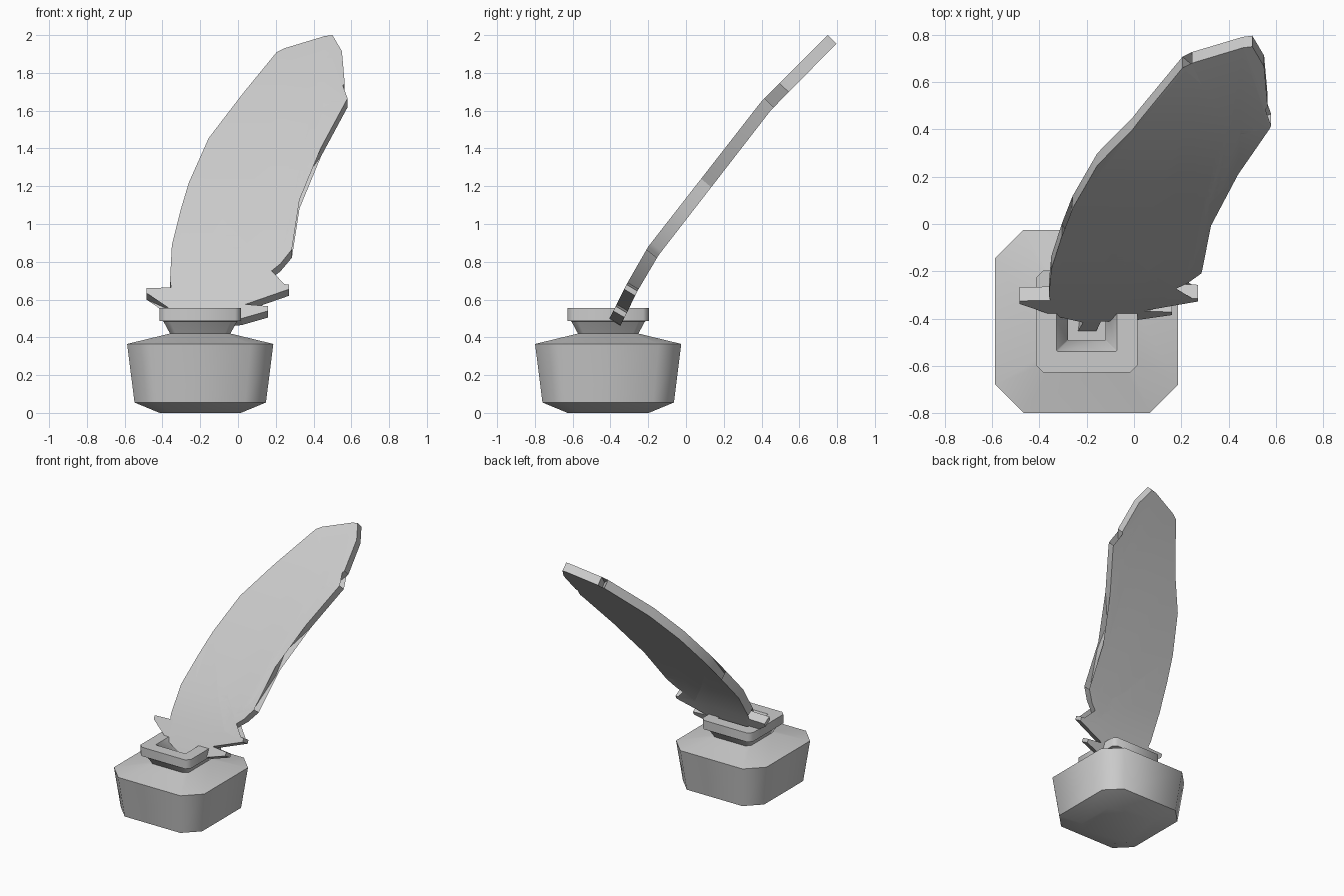
import bpy, bmesh

if "Cube" in bpy.data.objects:
    bpy.data.objects.remove(bpy.data.objects["Cube"])

grey = bpy.data.materials.new("plain_grey")
grey.diffuse_color = (0.6, 0.6, 0.6, 1)
grey.use_nodes = True
grey.node_tree.nodes["Principled BSDF"].inputs["Base Color"].default_value = grey.diffuse_color


def finish(bm, name, angle):
    bmesh.ops.recalc_face_normals(bm, faces=bm.faces[:])
    me = bpy.data.meshes.new(name)
    bm.to_mesh(me)
    bm.free()
    me.materials.append(grey)
    ob = bpy.data.objects.new(name, me)
    bpy.context.collection.objects.link(ob)
    bpy.ops.object.select_all(action='DESELECT')
    ob.select_set(True)
    bpy.context.view_layer.objects.active = ob
    bpy.ops.object.shade_smooth_by_angle(angle=angle)
    return ob


# Ink bottle: stacked square rings with cut corners (half width, corner cut, height)
CX, CY = -0.20, -0.412
rings = [(0.215, 0.07, 0.0), (0.348, 0.11, 0.055), (0.387, 0.12, 0.365),
         (0.16, 0.03, 0.42), (0.195, 0.035, 0.485), (0.215, 0.03, 0.486),
         (0.215, 0.03, 0.555), (0.128, 0.006, 0.555), (0.08, 0.004, 0.44),
         (0.08, 0.004, 0.40)]
bm = bmesh.new()
loops = []
for h, c, z in rings:
    k = h - c
    pts = [(h, -k), (h, k), (k, h), (-k, h), (-h, k), (-h, -k), (-k, -h), (k, -h)]
    loops.append([bm.verts.new((CX + x, CY + y, z)) for x, y in pts])
for a, b in zip(loops, loops[1:]):
    for i in range(8):
        j = (i + 1) % 8
        bm.faces.new((a[i], a[j], b[j], b[i]))
bm.faces.new(loops[0])
bm.faces.new(loops[-1])
finish(bm, "ink_bottle", 0.87)

# Feather: ragged outline seen from the front (x, z)
outline = [
    (-0.25, 0.35), (-0.215, 0.475), (-0.33, 0.53), (-0.35, 0.575),
    (-0.485, 0.635), (-0.485, 0.66), (-0.33, 0.665),               # lower left barb
    (-0.36, 0.70), (-0.35, 0.89), (-0.305, 1.07), (-0.255, 0.945),  # left barb
    (-0.272, 1.02), (-0.26, 1.22), (-0.155, 1.455), (0.025, 1.69),
    (0.205, 1.91), (0.285, 1.84), (0.245, 1.93),                   # notch by the tip
    (0.46, 1.995), (0.50, 2.0), (0.55, 1.915), (0.565, 1.745),
    (0.45, 1.62), (0.58, 1.665),                                   # right notch
    (0.44, 1.405), (0.315, 1.24), (0.31, 1.09), (0.245, 0.90),
    (0.155, 0.81), (0.285, 0.865), (0.225, 0.79), (0.10, 0.69),    # right barbs
    (0.27, 0.68), (0.27, 0.655), (0.04, 0.575), (0.16, 0.565),
    (0.16, 0.54), (0.02, 0.50), (-0.14, 0.485), (-0.17, 0.35)]
# Bend of the feather (height, front y, thickness in y, thickness in z)
bend = [(0.35, -0.475, 0.06, -0.03), (0.50, -0.405, 0.06, -0.035),
        (0.68, -0.315, 0.058, -0.035), (0.88, -0.20, 0.055, -0.045),
        (1.65, 0.40, 0.05, -0.047), (2.0, 0.75, 0.046, -0.046)]


def bend_at(z):
    for a, b in zip(bend, bend[1:]):
        if z <= b[0] or b is bend[-1]:
            t = (z - a[0]) / (b[0] - a[0])
            return [a[i] + (b[i] - a[i]) * t for i in (1, 2, 3)]


bm = bmesh.new()
bm.faces.new([bm.verts.new((x, 0, z)) for x, z in outline])
bmesh.ops.triangulate(bm, faces=bm.faces[:])
for row in bend[1:-1]:
    bmesh.ops.bisect_plane(bm, geom=bm.verts[:] + bm.edges[:] + bm.faces[:],
                           plane_co=(0, 0, row[0]), plane_no=(0, 0, 1))
front = bm.verts[:]
ext = bmesh.ops.extrude_face_region(bm, geom=bm.faces[:], use_keep_orig=True)
back = [g for g in ext["geom"] if isinstance(g, bmesh.types.BMVert)]
for v in front:
    v.co.y = bend_at(v.co.z)[0]
for v in back:
    y, dy, dz = bend_at(v.co.z)
    v.co.y = y + dy
    v.co.z += dz
finish(bm, "quill_feather", 0.5)
